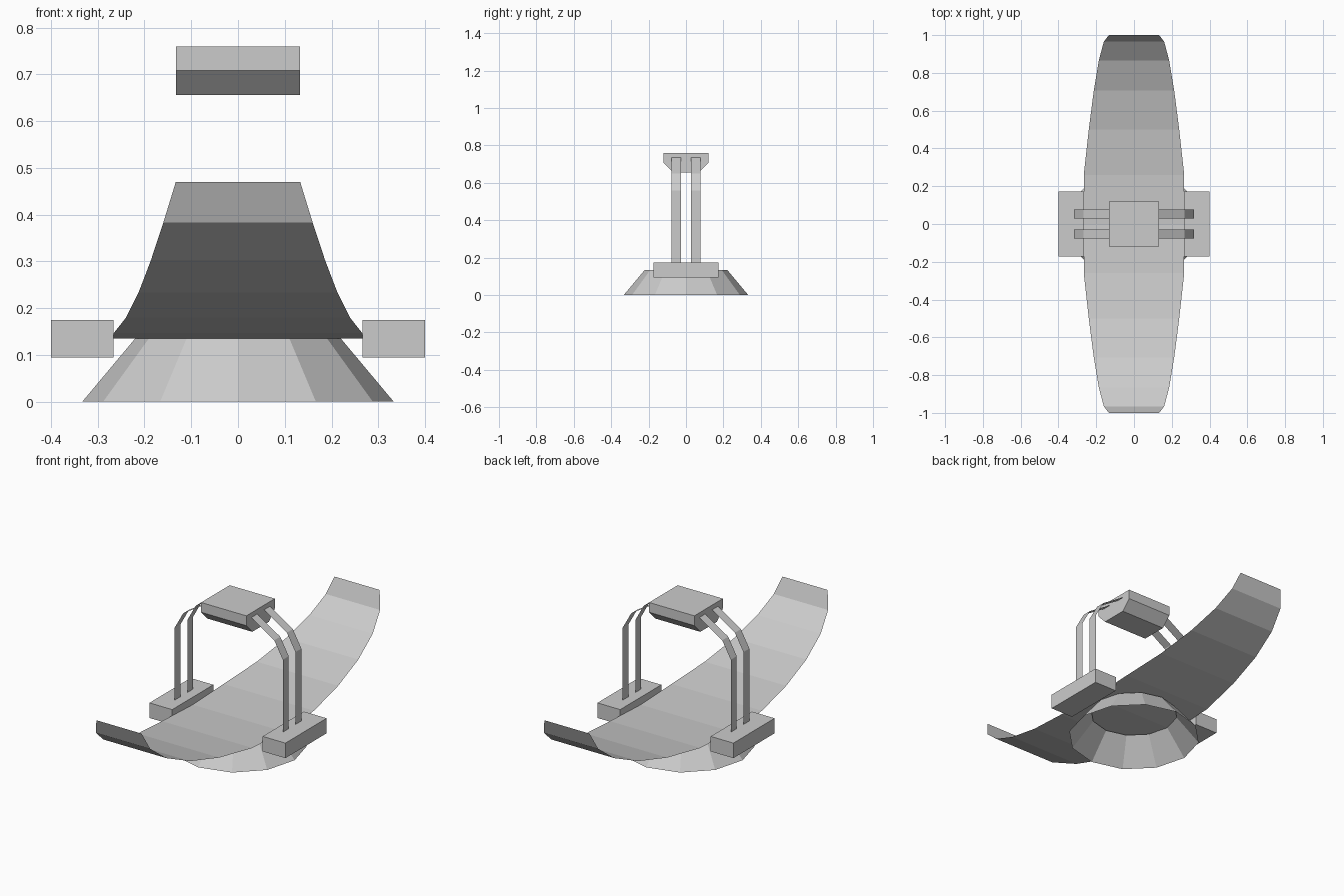
import bpy, bmesh
from math import sin, cos, radians
from mathutils import Matrix, Vector

if "Cube" in bpy.data.objects:
    bpy.data.objects.remove(bpy.data.objects["Cube"])


def make_object(name, bm):
    mesh = bpy.data.meshes.new(name)
    bm.to_mesh(mesh)
    bm.free()
    obj = bpy.data.objects.new(name, mesh)
    bpy.context.collection.objects.link(obj)
    return obj


def strip(name, rungs):
    """Flat-faced open sheet through a list of (left point, right point) rungs."""
    bm = bmesh.new()
    rows = [(bm.verts.new(a), bm.verts.new(b)) for a, b in rungs]
    for (a, b), (c, d) in zip(rows, rows[1:]):
        bm.faces.new((a, b, d, c))
    return make_object(name, bm)


# Base: open twelve-sided flared skirt
bm = bmesh.new()
bmesh.ops.create_cone(bm, cap_ends=False, segments=12, radius1=0.333, radius2=0.22,
                      depth=0.135, matrix=Matrix.Translation((0, 0, 0.0675)))
make_object("base_skirt", bm)

# Hull: thin sheet along a half ellipse, tapering towards both raised tips
rungs = []
for step in range(-6, 7):
    angle = radians(15 * step)
    half = 0.266 - 0.0266 * max(0, abs(step) - 1)
    y, z = sin(angle), 0.47 - 0.335 * cos(angle)
    rungs.append(((-half, y, z), (half, y, z)))
strip("curved_hull", rungs)

# Top block: box profile with chamfered lower edges, extruded across x
profile = [(-0.07, 0.656), (0.07, 0.656), (0.12, 0.708),
           (0.12, 0.76), (-0.12, 0.76), (-0.12, 0.708)]
bm = bmesh.new()
face = bm.faces.new([bm.verts.new((-0.133, y, z)) for y, z in profile])
side = bmesh.ops.extrude_face_region(bm, geom=[face])
bmesh.ops.translate(bm, vec=Vector((0.266, 0, 0)),
                    verts=[v for v in side["geom"] if isinstance(v, bmesh.types.BMVert)])
bmesh.ops.recalc_face_normals(bm, faces=bm.faces)
make_object("top_block", bm)

# Side pods and the paired bent straps holding the top block
strap_path = [(0.318, 0.175), (0.318, 0.56), (0.268, 0.65), (0.133, 0.735)]
for sx, side_name in ((-1, "left"), (1, "right")):
    bm = bmesh.new()
    bmesh.ops.create_cube(bm, size=1, matrix=Matrix.Translation((sx * 0.333, 0, 0.135))
                          @ Matrix.Diagonal((0.134, 0.346, 0.08, 1)))
    make_object(f"{side_name}_pod", bm)
    for y, end in ((-0.053, "front"), (0.053, "back")):
        strip(f"{side_name}_{end}_strap",
              [((sx * x, y - sx * 0.025, z), (sx * x, y + sx * 0.025, z)) for x, z in strap_path])
